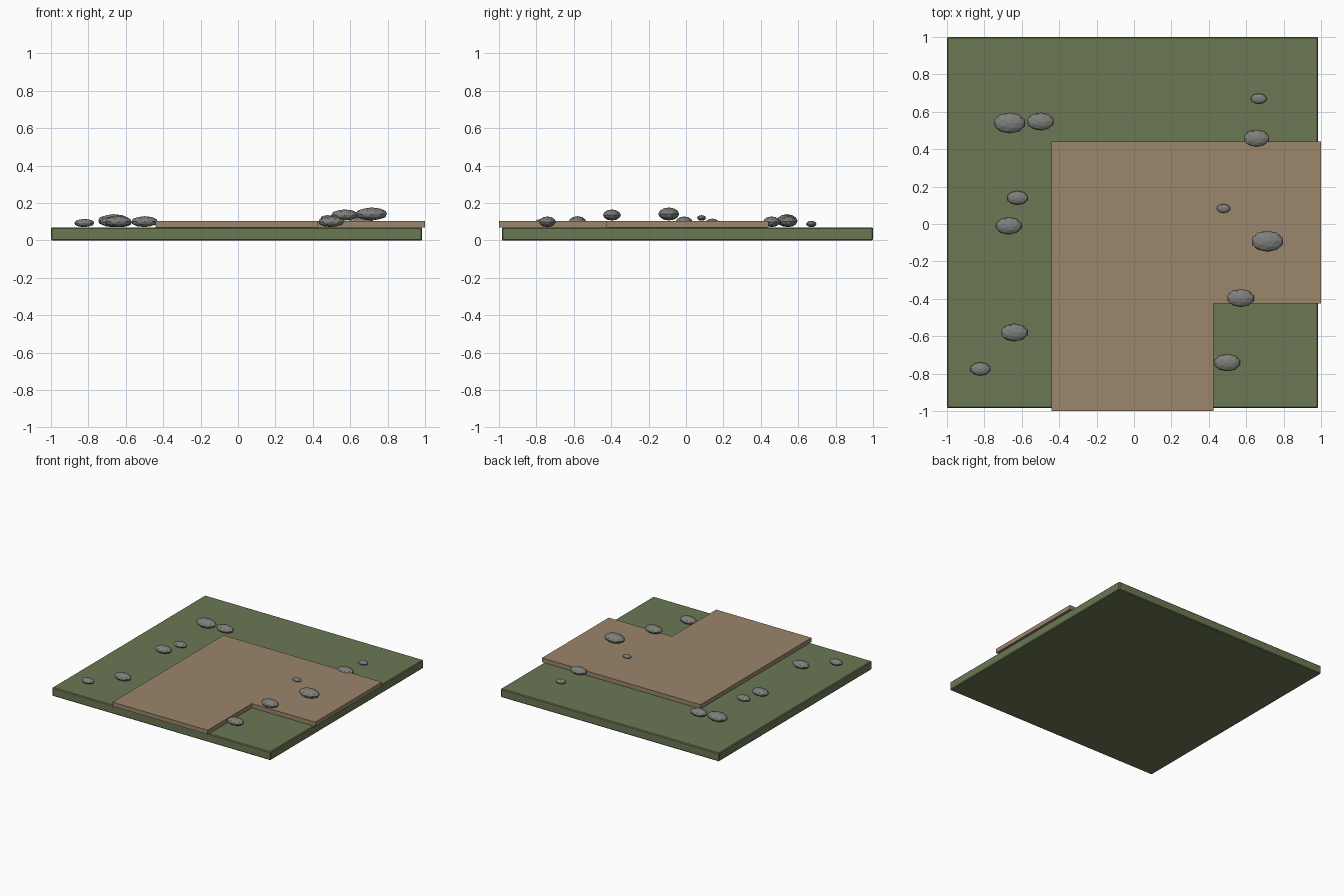
import bpy, bmesh

if "Cube" in bpy.data.objects:
    bpy.data.objects.remove(bpy.data.objects["Cube"])


def material(name, rgb):
    m = bpy.data.materials.new(name)
    m.diffuse_color = (*rgb, 1)
    m.use_nodes = True
    m.node_tree.nodes["Principled BSDF"].inputs["Base Color"].default_value = m.diffuse_color
    return m


GRASS = material("grass green", (0.147, 0.187, 0.086))
DIRT = material("dirt brown", (0.325, 0.238, 0.147))
STONE = material("stone grey", (0.21, 0.21, 0.197))


def add_object(name, bm, mat):
    mesh = bpy.data.meshes.new(name)
    bm.normal_update()
    bm.to_mesh(mesh)
    bm.free()
    mesh.materials.append(mat)
    obj = bpy.data.objects.new(name, mesh)
    bpy.context.collection.objects.link(obj)
    return obj


def slab(name, outline, z0, z1, mat):
    """Extrude a flat outline from z0 up to z1."""
    bm = bmesh.new()
    face = bm.faces.new([bm.verts.new((x, y, z0)) for x, y in outline])
    top = bmesh.ops.extrude_face_region(bm, geom=[face])["geom"]
    for v in top:
        if isinstance(v, bmesh.types.BMVert):
            v.co.z = z1
    bmesh.ops.recalc_face_normals(bm, faces=bm.faces[:])
    return add_object(name, bm, mat)


# Grass base with a small softened edge
base = slab("grass_base", [(-1, -0.985), (0.985, -0.985), (0.985, 1), (-1, 1)],
            0, 0.07, GRASS)
bevel = base.modifiers.new("edge", "BEVEL")
bevel.width = 0.006
bevel.segments = 1

# Raised dirt path turning a corner
slab("dirt_path", [(-0.44, -1), (0.425, -1), (0.425, -0.425), (1, -0.425),
                   (1, 0.44), (-0.44, 0.44)], 0.07, 0.105, DIRT)

# Flattened low-poly stones: x, y, half-width, height of the surface below
STONES = [
    (-0.665, 0.54, 0.086, 0.07), (-0.50, 0.548, 0.073, 0.07),
    (-0.623, 0.14, 0.057, 0.07), (-0.67, -0.01, 0.071, 0.07),
    (-0.64, -0.58, 0.073, 0.07), (-0.822, -0.775, 0.055, 0.07),
    (0.667, 0.67, 0.043, 0.07), (0.655, 0.458, 0.071, 0.07),
    (0.478, 0.083, 0.037, 0.105), (0.713, -0.092, 0.087, 0.105),
    (0.57, -0.396, 0.074, 0.105), (0.498, -0.741, 0.071, 0.07),
]
for i, (x, y, r, ground) in enumerate(STONES, 1):
    bm = bmesh.new()
    bmesh.ops.create_icosphere(bm, subdivisions=2, radius=1)
    for v in bm.verts:
        v.co = (x + v.co.x * r, y + v.co.y * r * 0.65,
                ground + r * 0.42 + v.co.z * r * 0.4)
    add_object(f"stone_{i}", bm, STONE)
